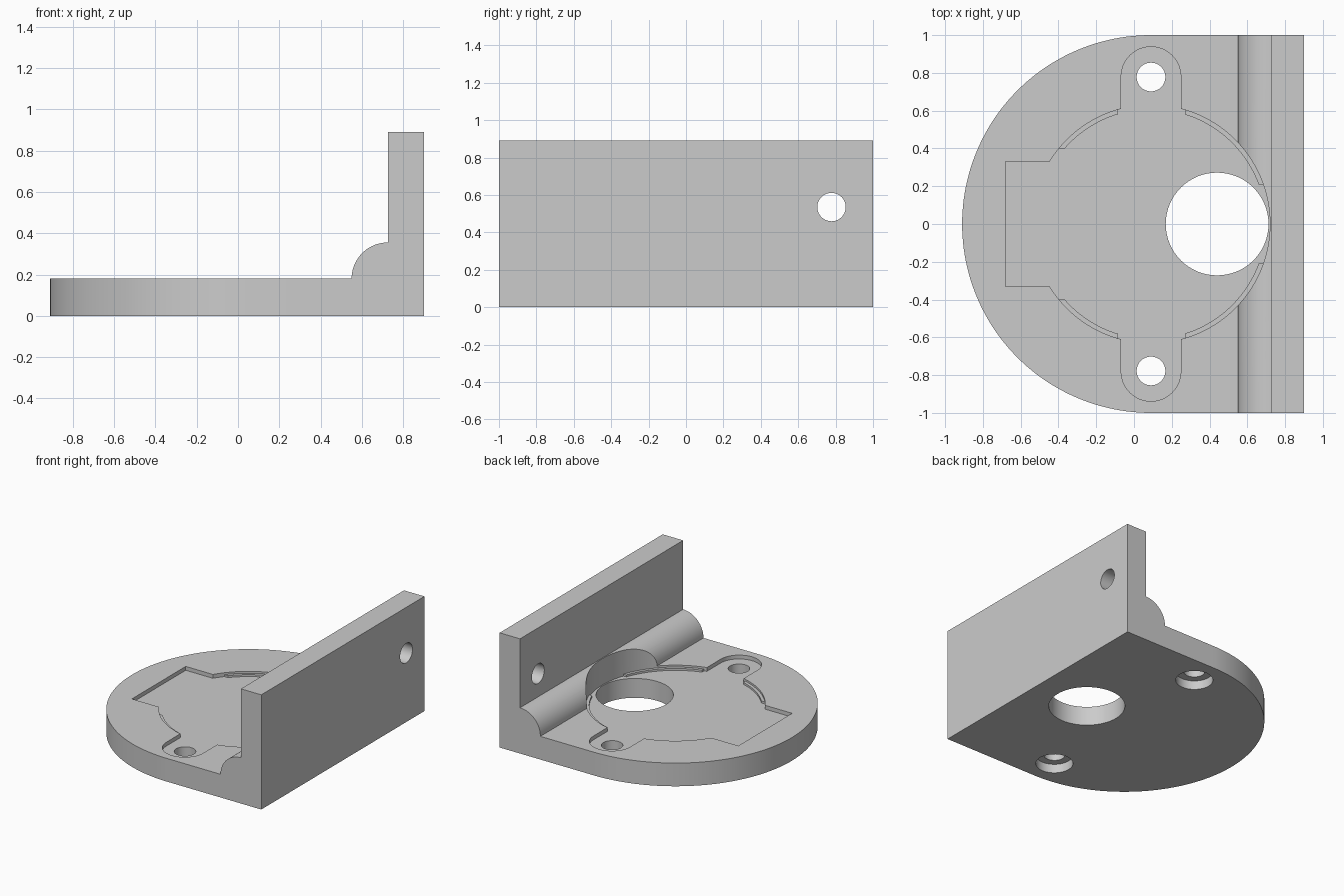
import bpy, bmesh, math
from mathutils import Matrix

if "Cube" in bpy.data.objects:
    bpy.data.objects.remove(bpy.data.objects["Cube"])

CX = 0.09            # centre of the round base
T = 0.18             # plate thickness
FLOOR = 0.15         # pocket floor height
R = 0.63             # pocket radius

grey = bpy.data.materials.new("plain grey")
grey.diffuse_color = (0.6, 0.6, 0.6, 1)
grey.use_nodes = True
grey.node_tree.nodes["Principled BSDF"].inputs["Base Color"].default_value = grey.diffuse_color


def arc(cx, cy, r, a0, a1, n):
    return [(cx + r * math.cos(math.radians(a0 + (a1 - a0) * i / n)),
             cy + r * math.sin(math.radians(a0 + (a1 - a0) * i / n))) for i in range(n + 1)]


def prism(name, pts, lo, hi, matrix=None):
    """Extrude a 2D outline from lo to hi along local z."""
    bm = bmesh.new()
    face = bm.faces.new([bm.verts.new((x, y, lo)) for x, y in pts])
    top = bmesh.ops.extrude_face_region(bm, geom=[face])["geom"]
    verts = [v for v in top if isinstance(v, bmesh.types.BMVert)]
    bmesh.ops.translate(bm, verts=verts, vec=(0, 0, hi - lo))
    if matrix:
        bm.transform(matrix)
    bmesh.ops.recalc_face_normals(bm, faces=bm.faces)
    mesh = bpy.data.meshes.new(name)
    bm.to_mesh(mesh)
    bm.free()
    ob = bpy.data.objects.new(name, mesh)
    bpy.context.collection.objects.link(ob)
    mesh.materials.append(grey)
    return ob


def boolean(target, tool, operation):
    mod = target.modifiers.new(tool.name, "BOOLEAN")
    mod.operation, mod.solver, mod.object = operation, "EXACT", tool
    bpy.context.view_layer.objects.active = target
    bpy.ops.object.modifier_apply(modifier=mod.name)
    bpy.data.objects.remove(tool)


def smooth(ob):
    bpy.ops.object.select_all(action="DESELECT")
    ob.select_set(True)
    bpy.context.view_layer.objects.active = ob
    bpy.ops.object.shade_smooth_by_angle(angle=math.radians(30))


# Round-ended base plate
bracket = prism("bracket", arc(CX, 0, 1, 90, 270, 96) + [(0.8, -1), (0.8, 1)], 0, T)

# Upright wall with a rounded bead along its foot, swept along y
side = Matrix(((1, 0, 0, 0), (0, 0, -1, 0), (0, 1, 0, 0), (0, 0, 0, 1)))
profile = ([(0.9, 0), (0.9, 0.89), (0.725, 0.89)]
           + arc(0.725, T, 0.175, 90, 180, 24) + [(0.55, 0)])
boolean(bracket, prism("wall", profile, -1, 1, side), "UNION")

# Shallow pocket: disc, two round-ended ears and a square notch
ear = math.degrees(math.acos(0.158 / R))
notch = 180 - math.degrees(math.asin(0.33 / R))
half = (arc(CX, 0, R, 0, ear, 40) + arc(CX, 0.78, 0.158, 0, 180, 32)
        + arc(CX, 0, R, 180 - ear, notch, 24) + [(-0.68, 0.33)])
outline = half + [(x, -y) for x, y in reversed(half[1:])]
boolean(bracket, prism("pocket", outline, FLOOR, 0.6), "DIFFERENCE")

# Large cable hole
boolean(bracket, prism("cable_hole", arc(0.44, 0, 0.272, 0, 360, 64)[:-1], -0.1, 0.4), "DIFFERENCE")

# Screw holes: counterbored in the base, plain in the wall
across = Matrix(((0, 0, 1, 0), (1, 0, 0, 0), (0, 1, 0, 0), (0, 0, 0, 1)))
for y in (-0.778, 0.778):
    boolean(bracket, prism("screw_hole", arc(CX, y, 0.076, 0, 360, 40)[:-1], -0.1, 0.4), "DIFFERENCE")
    boolean(bracket, prism("counterbore", arc(CX, y, 0.133, 0, 360, 40)[:-1], -0.1, 0.07), "DIFFERENCE")
    boolean(bracket, prism("wall_hole", arc(y, 0.535, 0.076, 0, 360, 40)[:-1], 0.6, 1.0, across), "DIFFERENCE")
smooth(bracket)


# Narrow ledges around the pocket rim, ends cut square
def ledge_outline(y_end, x_end, flip):
    pts = []
    for r, back in ((R + 0.002, False), (0.607, True)):
        a0 = math.degrees(math.asin(y_end / r))
        a1 = math.degrees(math.acos(x_end / r))
        run = arc(0, 0, r, a0, a1, 20)
        pts += run[::-1] if back else run
    return [(CX + flip * x, y) for x, y in pts]


for label, y_end, x_end, flip in (("right", 0.21, 0.18, 1), ("left", 0.4, 0.175, -1)):
    for s in (1, -1):
        pts = [(x, s * y) for x, y in ledge_outline(y_end, x_end, flip)]
        smooth(prism(f"{label}_ledge", pts, FLOOR - 0.005, 0.165))
